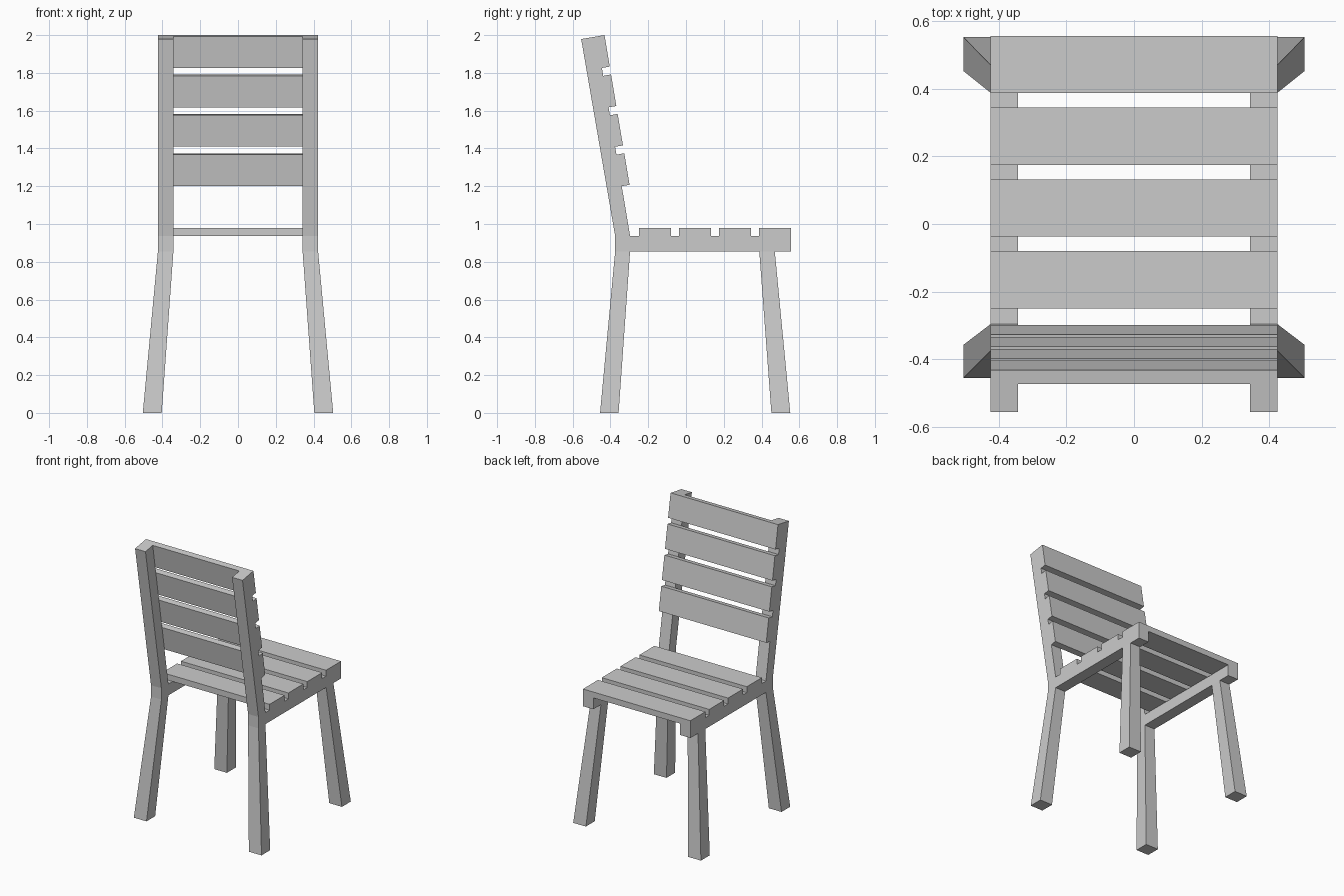
import bpy
import bmesh
from mathutils import Vector

cube = bpy.data.objects.get("Cube")
if cube:
    bpy.data.objects.remove(cube, do_unlink=True)

# Single grey paint
GREY = (0.6, 0.6, 0.6, 1.0)
paint = bpy.data.materials.new("grey_paint")
paint.use_nodes = True
paint.diffuse_color = GREY
paint.node_tree.nodes["Principled BSDF"].inputs["Base Color"].default_value = GREY

INNER, OUTER = 0.342, 0.424        # side frame inner and outer x
UNDER, RAIL_TOP = 0.855, 0.936     # seat rail heights
SLAT = 0.042                       # slat thickness
SLAT_W = 0.169                     # slat width


def loft(name, ring_a, ring_b, mirror=False):
    """Solid between two rings with the same number of corners."""
    bm = bmesh.new()
    a = [bm.verts.new(p) for p in ring_a]
    b = [bm.verts.new(p) for p in ring_b]
    bm.faces.new(a)
    bm.faces.new(b)
    for i in range(len(a)):
        j = (i + 1) % len(a)
        bm.faces.new((a[i], a[j], b[j], b[i]))
    bmesh.ops.recalc_face_normals(bm, faces=bm.faces)
    mesh = bpy.data.meshes.new(name)
    bm.to_mesh(mesh)
    bm.free()
    mesh.materials.append(paint)
    obj = bpy.data.objects.new(name, mesh)
    bpy.context.collection.objects.link(obj)
    if mirror:
        obj.modifiers.new("mirror", 'MIRROR').use_mirror_merge = False
    return obj


def prism(name, profile, x0, x1, mirror=False):
    """Extrude a (y, z) profile across x."""
    return loft(name, [(x0, y, z) for y, z in profile],
                [(x1, y, z) for y, z in profile], mirror)


def rect(x0, x1, y0, y1, z):
    return [(x0, y0, z), (x1, y0, z), (x1, y1, z), (x0, y1, z)]


# Side frames: seat rail and leaning back post in one piece
post_foot = Vector((-0.296, RAIL_TOP))
post_top = Vector((-0.473, 1.993))
up = (post_top - post_foot).normalized()
forward = Vector((up.y, -up.x))
prism("side_frames", [(-0.375, UNDER), (0.556, UNDER), (0.556, RAIL_TOP),
                      post_foot, post_top, post_top - forward * 0.083,
                      (-0.375, RAIL_TOP)], INNER, OUTER, mirror=True)

# Splayed legs
loft("front_legs", rect(INNER, OUTER, 0.388, 0.47, UNDER),
     rect(0.404, 0.504, 0.452, 0.552, 0), mirror=True)
loft("rear_legs", rect(INNER, OUTER, -0.375, -0.296, UNDER),
     rect(0.404, 0.504, -0.455, -0.357, 0), mirror=True)

# Seat slats and back slats
for i in range(4):
    y1 = 0.556 - i * 0.212
    y0 = y1 - SLAT_W
    z1 = RAIL_TOP + SLAT
    prism(f"seat_slat_{i + 1}", [(y0, RAIL_TOP), (y1, RAIL_TOP), (y1, z1), (y0, z1)],
          -OUTER, OUTER)
    top = post_top - up * (i * 0.2115)
    low = top - up * SLAT_W
    out = forward * SLAT
    prism(f"back_slat_{i + 1}", [low, low + out, top + out, top], -OUTER, OUTER)
